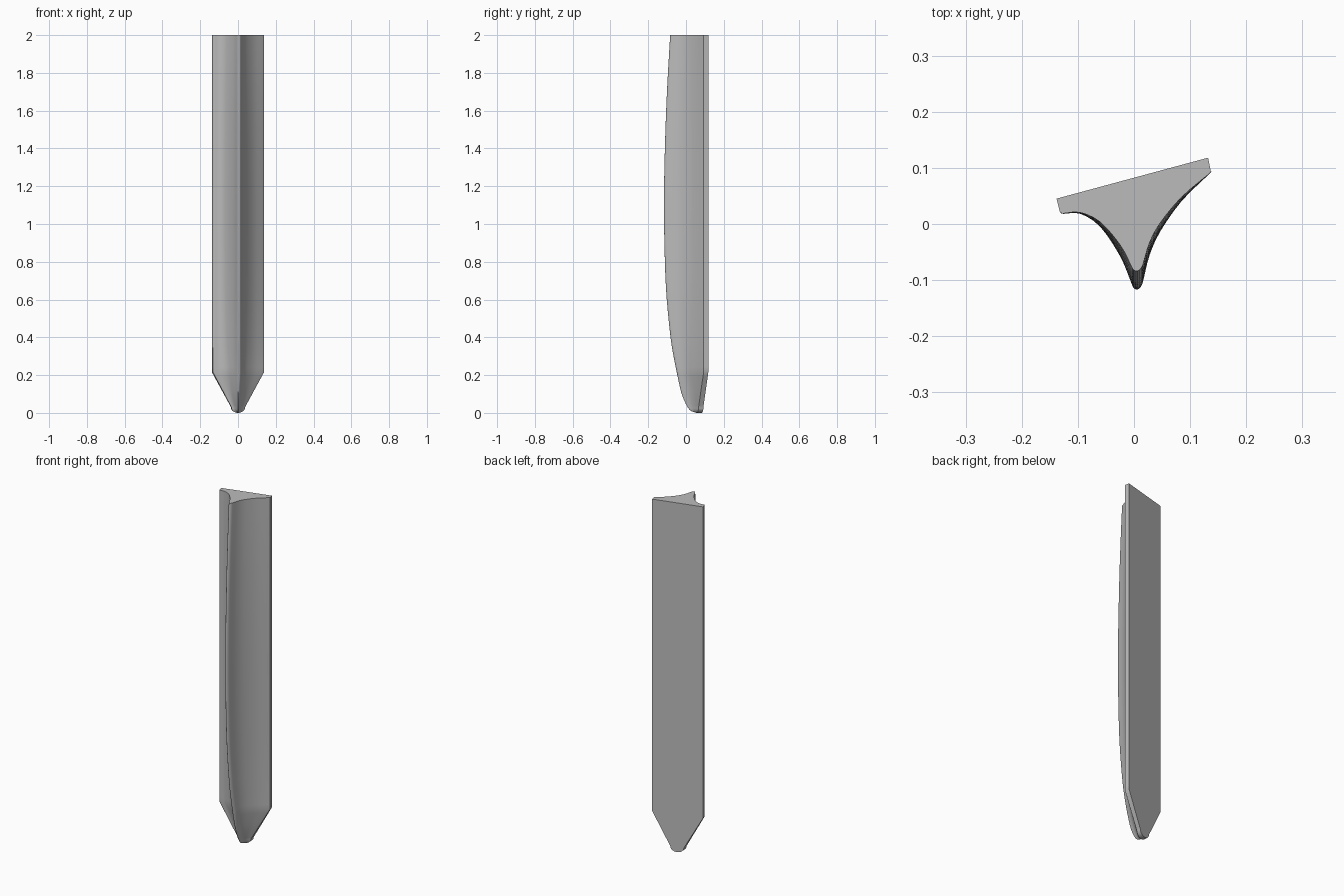
import bpy, bmesh, math

cube = bpy.data.objects.get("Cube")
if cube:
    bpy.data.objects.remove(cube, do_unlink=True)


def smooth_path(pts, steps):
    """Catmull-Rom curve through 2D points."""
    out = []
    ext = [pts[0]] + pts + [pts[-1]]
    for a, b, c, d in zip(ext, ext[1:], ext[2:], ext[3:]):
        for i in range(steps):
            t = i / steps
            out.append(tuple(
                0.5 * (2 * q + (r - p) * t + (2 * p - 5 * q + 4 * r - s) * t * t
                       + (3 * q - p - 3 * r + s) * t ** 3)
                for p, q, r, s in zip(a, b, c, d)))
    return out + [pts[-1]]


# Keel depth along the height: (z, depth)
KEEL = [(0, 0), (.01, .03), (.03, .048), (.06, .064), (.1, .08), (.15, .093),
        (.215, .107), (.3, .124), (.4, .14), (.6, .16), (.8, .17), (1.1, .175),
        (1.4, .17), (1.7, .159), (2, .142)]

# Front of the cross-section: (x, share of the keel depth)
FRONT = [(-.132, 0), (-.126, .025), (-.096, .07), (-.06, .26), (-.025, .61),
         (-.007, .88), (-.001, .97), (.007, 1), (.014, .965), (.018, .89),
         (.028, .68), (.047, .47), (.085, .22), (.133, .025), (.137, 0)]

SLOPE, BACK_Y, EDGE = .27, .0825, .026    # slanted flat back, edge thickness
SHOULDER, TIP = .215, .03                 # heights of the taper and round tip


def half_width(z):
    if z >= SHOULDER:
        return 1
    if z >= TIP:
        return .27 + .73 * (z - TIP) / (SHOULDER - TIP)
    return max(.03, .27 * math.sqrt(1 - (1 - z / TIP) ** 2))


def section(z, depth):
    w = half_width(z)
    pts = [(x * w, BACK_Y + SLOPE * x * w - EDGE - f * depth, z)
           for x, f in smooth_path(FRONT, 3)]
    for x in (.132, -.138):
        pts.append((x * w, BACK_Y + SLOPE * x * w, z))
    return pts


# Blade lofted through its sections
bm = bmesh.new()
rings = [[bm.verts.new(p) for p in section(z, d)] for z, d in smooth_path(KEEL, 3)]
for low, high in zip(rings, rings[1:]):
    for i in range(len(low)):
        j = (i + 1) % len(low)
        bm.faces.new((low[i], low[j], high[j], high[i]))
bm.faces.new(rings[0][::-1])
bm.faces.new(rings[-1])
bmesh.ops.recalc_face_normals(bm, faces=bm.faces)
mesh = bpy.data.meshes.new("keeled_blade")
bm.to_mesh(mesh)
bm.free()
blade = bpy.data.objects.new("keeled_blade", mesh)
bpy.context.collection.objects.link(blade)

# Plain grey
grey = bpy.data.materials.new("plain_grey")
grey.use_nodes = True
colour = (.5, .5, .5, 1)
grey.diffuse_color = colour
grey.node_tree.nodes["Principled BSDF"].inputs["Base Color"].default_value = colour
mesh.materials.append(grey)

bpy.ops.object.select_all(action="DESELECT")
blade.select_set(True)
bpy.context.view_layer.objects.active = blade
bpy.ops.object.shade_smooth_by_angle(angle=math.radians(35))
